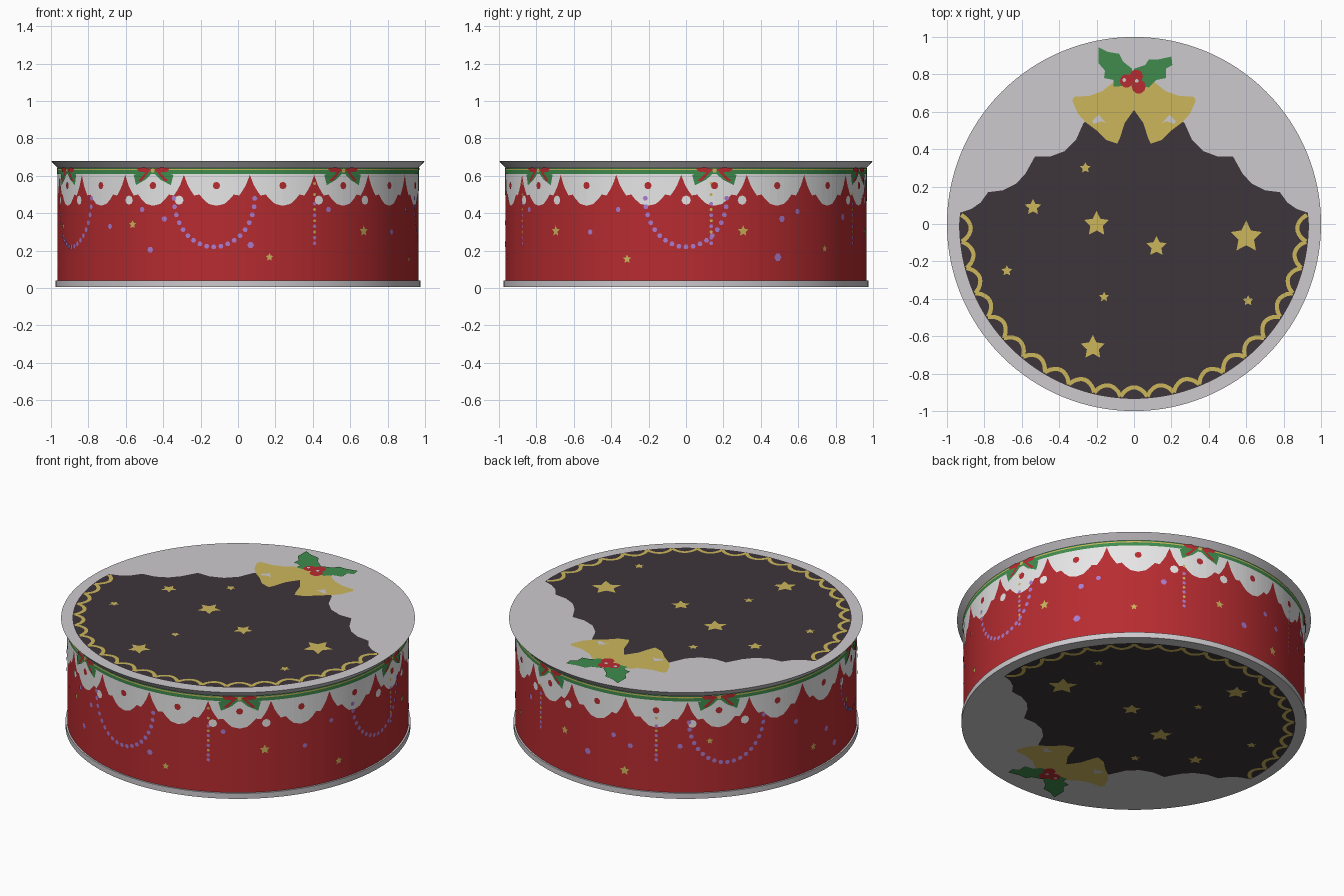
import bpy, bmesh, math
from mathutils import Vector

if "Cube" in bpy.data.objects:
    bpy.data.objects.remove(bpy.data.objects["Cube"])

R = 0.965          # wall radius
TOP = 0.680        # lid height
SEG = 128

def mat(name, r, g, b):
    m = bpy.data.materials.new(name)
    m.diffuse_color = (r, g, b, 1)
    m.use_nodes = True
    m.node_tree.nodes["Principled BSDF"].inputs["Base Color"].default_value = m.diffuse_color
    return m

GREY = mat("tin_grey", 0.61, 0.59, 0.61)
WHITE = mat("icing_white", 0.82, 0.81, 0.81)
RED = mat("red", 0.47, 0.025, 0.03)
DARK = mat("chocolate", 0.047, 0.036, 0.043)
GOLD = mat("gold", 0.60, 0.47, 0.105)
GREEN = mat("holly_green", 0.05, 0.26, 0.075)
PURPLE = mat("purple", 0.40, 0.20, 0.62)

def finish(bm, name, material):
    me = bpy.data.meshes.new(name)
    bm.to_mesh(me)
    bm.free()
    me.materials.append(material)
    ob = bpy.data.objects.new(name, me)
    bpy.context.collection.objects.link(ob)
    return ob

def lathe(name, material, profile):
    """Turn (radius, z) points, listed bottom to top, around the z axis."""
    bm = bmesh.new()
    rings = []
    for r, z in profile:
        if r == 0:
            rings.append([bm.verts.new((0, 0, z))] * SEG)
        else:
            rings.append([bm.verts.new((r * math.cos(2 * math.pi * i / SEG),
                                        r * math.sin(2 * math.pi * i / SEG), z)) for i in range(SEG)])
    for a, b in zip(rings, rings[1:]):
        for i in range(SEG):
            j = (i + 1) % SEG
            bm.faces.new(list(dict.fromkeys((a[i], a[j], b[j], b[i]))))
    ob = finish(bm, name, material)
    bpy.context.view_layer.objects.active = ob
    ob.select_set(True)
    bpy.ops.object.shade_smooth_by_angle(angle=math.radians(25))
    ob.select_set(False)

def plates(name, material, polys, place, outward, fan=False):
    """Thin painted shapes: 2D outlines placed on a surface."""
    bm = bmesh.new()
    for poly in polys:
        vs = [bm.verts.new(place(p)) for p in poly]
        if fan:
            n = len(poly)
            c = bm.verts.new(place((sum(p[0] for p in poly) / n, sum(p[1] for p in poly) / n)))
            for i in range(n):
                bm.faces.new((c, vs[i], vs[(i + 1) % n]))
        else:
            bm.faces.new(vs)
    bmesh.ops.triangulate(bm, faces=[f for f in bm.faces if len(f.verts) > 4])
    bm.normal_update()
    for f in bm.faces:
        if f.normal.dot(outward(f.calc_center_median())) < 0:
            f.normal_flip()
    return finish(bm, name, material)

def disc(x, y, r, n=10, sx=1.0):
    return [(x + sx * r * math.cos(2 * math.pi * i / n), y + r * math.sin(2 * math.pi * i / n)) for i in range(n)]

def star(x, y, r, sx=1.0):
    return [(x + sx * (r, r * 0.5)[i % 2] * math.sin(math.pi * i / 5),
             y + (r, r * 0.5)[i % 2] * math.cos(math.pi * i / 5)) for i in range(10)]

def stroke(pts, w):
    """Quads along a path."""
    side = []
    for i, p in enumerate(pts):
        a, b = Vector(pts[max(i - 1, 0)]), Vector(pts[min(i + 1, len(pts) - 1)])
        d = (b - a).normalized() * w / 2
        side.append(((p[0] - d.y, p[1] + d.x), (p[0] + d.y, p[1] - d.x)))
    return [(a[0], a[1], b[1], b[0]) for a, b in zip(side, side[1:])]

def mirror(poly):
    return [(-x, y) for x, y in poly]

# --- tin: base rim, wall and flared lid
lathe("base_rim", GREY, [(0, 0.006), (0.975, 0.006), (0.975, 0.04), (R, 0.04)])
lathe("tin_wall", RED, [(R, 0.04), (R, 0.645)])
lathe("flared_lid", GREY, [(R, 0.642), (1.0, TOP), (0, TOP)])

# --- round picture, used on the lid and turned over on the base
half = [(0.93, 0.06), (0.87, 0.08), (0.82, 0.115), (0.78, 0.17), (0.70, 0.18), (0.63, 0.215), (0.58, 0.27),
        (0.53, 0.36), (0.45, 0.36), (0.37, 0.39), (0.31, 0.45), (0.27, 0.54), (0.15, 0.62)]
edge = [(0.935 * math.cos(math.radians(a)), 0.935 * math.sin(math.radians(a))) for a in range(180, 361, 2)]
field = edge + half + mirror(half)[::-1]
bell = [(0, 0.77), (0.1, 0.765), (0.17, 0.71), (0.24, 0.685), (0.32, 0.68), (0.33, 0.66), (0.30, 0.59),
        (0.26, 0.545), (0.2, 0.50), (0.15, 0.45), (0.09, 0.43), (0.075, 0.46), (0.05, 0.54), (0, 0.61)]
leaves = [[(-0.19, 0.945), (-0.14, 0.92), (-0.08, 0.91), (-0.06, 0.87), (-0.01, 0.83), (0, 0.74), (-0.11, 0.735),
           (-0.11, 0.77), (-0.16, 0.78), (-0.155, 0.82), (-0.19, 0.86)],
          [(0, 0.83), (0.06, 0.85), (0.08, 0.88), (0.13, 0.88), (0.2, 0.895), (0.205, 0.85), (0.17, 0.83),
           (0.17, 0.78), (0.12, 0.77), (0.08, 0.73), (0, 0.75)]]
stars = [(0.6, -0.07, 0.088), (-0.2, 0, 0.07), (0.12, -0.12, 0.056), (-0.54, 0.09, 0.045), (-0.26, 0.3, 0.03),
         (-0.68, -0.25, 0.03), (-0.16, -0.39, 0.028), (-0.22, -0.66, 0.067), (0.61, -0.41, 0.03)]
lace = []
N = 21
for k in range(N):
    pts = []
    for i in range(9):
        a = math.radians(177 + 186 * (k + i / 8) / N)
        r = 0.925 - 0.052 * math.sin(math.pi * i / 8) ** 0.7
        pts.append((r * math.cos(a), r * math.sin(a)))
    lace += stroke(pts, 0.022)

def picture(where, z, sign, scale):
    def layer(part, material, polys, n):
        plates(f"{where}_{part}", material, polys,
               lambda p: (p[0] * scale, p[1] * scale * sign, z + sign * n * 0.0015),
               lambda c: Vector((0, 0, sign)))
    layer("chocolate_field", DARK, [field], 1)
    layer("lace", GOLD, lace, 2)
    layer("stars", GOLD, [star(*s) for s in stars], 2)
    layer("bells", GOLD, [bell, mirror(bell)], 2)
    glint = [(0.15, 0.54), (0.175, 0.55), (0.215, 0.535), (0.225, 0.55), (0.19, 0.585)]
    layer("bell_glints", GREY, [glint, mirror(glint)], 3)
    layer("holly_leaves", GREEN, leaves, 3)
    layer("berries", RED, [disc(-0.04, 0.765, 0.036), disc(0.012, 0.79, 0.036), disc(0.025, 0.735, 0.038)], 3.4)
    layer("berry_glints", GREY, [disc(-0.052, 0.77, 0.01), disc(0.015, 0.765, 0.01)], 3.8)

picture("lid", TOP, 1, 1.0)
picture("base", 0.006, -1, 0.975)

# --- side picture: points are (degrees from the front, height)
DEG = math.degrees(1 / R)   # degrees per unit of arc

def side(name, material, polys, n, fan=True):
    r = R + 0.0015 * n
    plates(name, material, polys,
           lambda p: (r * math.sin(math.radians(p[0])), -r * math.cos(math.radians(p[0])), p[1]),
           lambda c: Vector((c.x, c.y, 0)), fan)

# icing with 17 drips
LOBES, STEP, START = 17, 360 / 17, -28.0
drip = [(0, 0.44), (0.12, 0.45), (0.20, 0.475), (0.26, 0.50), (0.34, 0.495), (0.39, 0.52), (0.44, 0.55), (0.5, 0.605)]
whole = [(-t, z) for t, z in drip[:0:-1]] + drip
icing = []
for k in range(LOBES):
    c = START + STEP * k
    for (t0, z0), (t1, z1) in zip(whole, whole[1:]):
        icing.append([(c + t0 * STEP, z0), (c + t1 * STEP, z1), (c + t1 * STEP, 0.643), (c + t0 * STEP, 0.643)])
side("icing", WHITE, icing, 1, False)

def band(z0, z1):
    return [[(a, z0), (a + 3, z0), (a + 3, z1), (a, z1)] for a in range(0, 360, 3)]
side("garland_band", GREEN, band(0.610, 0.643), 2, False)
side("garland_gold_line", GOLD, band(0.630, 0.637), 2.6, False)

# bows on every third drip
leaf = [(0.0, 0.62), (0.06, 0.625), (0.12, 0.605), (0.105, 0.55), (0.075, 0.565), (0.045, 0.58)]
loop = [(0.0, 0.632), (0.05, 0.645), (0.10, 0.64), (0.085, 0.622), (0.04, 0.618)]
tail = [(0.02, 0.625), (0.04, 0.62), (0.09, 0.575), (0.07, 0.57)]
bows = [START + 3 * STEP * k for k in range(6)]

def on_bows(shape):
    return [[(c + x * DEG, z) for x, z in s] for c in bows for s in (shape, mirror(shape))]
side("bow_leaves", GREEN, on_bows(leaf), 3)
side("bow_loops", RED, on_bows(loop), 4)
side("bow_tails", RED, on_bows(tail), 4)
side("bow_knots", GOLD, [disc(c, 0.628, 0.012, 8, DEG) for c in bows], 4.6)
side("icing_berries", RED, [disc(START + STEP * k, 0.548, 0.02, 8, DEG) for k in range(LOBES)], 2.6)

# bead swags, hanging strings and scattered beads
beads = []
for c in (-7.7, 90, 229, 293):
    for i in range(19):
        a = math.pi * i / 18
        beads.append((c + 13 * math.cos(a), 0.48 - 0.26 * math.sin(a), 0.014))
strings = (25, 98, 157, 205)
for c in strings:
    beads += [(c, z, 0.011) for z in (0.24, 0.27, 0.33, 0.39, 0.45)]
beads += [(-29, 0.205, 0.018), (4, 0.23, 0.018), (30, 0.42, 0.015), (-32, 0.42, 0.015), (-24, 0.37, 0.016),
          (58, 0.30, 0.015), (68, 0.42, 0.014), (120.5, 0.165, 0.022), (122, 0.37, 0.018), (128, 0.41, 0.015),
          (150, 0.38, 0.018), (180, 0.22, 0.02), (190, 0.36, 0.016), (196, 0.31, 0.016), (213, 0.33, 0.016),
          (255, 0.38, 0.016), (270, 0.25, 0.018), (-85, 0.13, 0.02), (-45, 0.33, 0.015)]
side("purple_beads", PURPLE, [disc(a, z, r, 6, DEG) for a, z, r in beads], 2)
side("gold_beads", GOLD, [disc(c, z, 0.009, 6, DEG) for c in strings for z in (0.30, 0.36, 0.42, 0.50, 0.56)], 2)
gold_stars = [(-35.6, 0.34, 0.024), (10, 0.165, 0.022), (44, 0.305, 0.03), (71, 0.155, 0.024), (108.4, 0.305, 0.03),
              (140, 0.21, 0.02), (170, 0.30, 0.026), (194, 0.15, 0.03), (223, 0.36, 0.02), (263, 0.18, 0.024),
              (285, 0.33, 0.024)]
side("side_stars", GOLD, [star(a, z, r, DEG) for a, z, r in gold_stars], 2)
pearls = [(c + s * 9, 0.47, 0.025) for c in bows for s in (-1, 1)]
side("icing_pearls", WHITE, [disc(a, z, r, 8, DEG) for a, z, r in pearls], 2)
